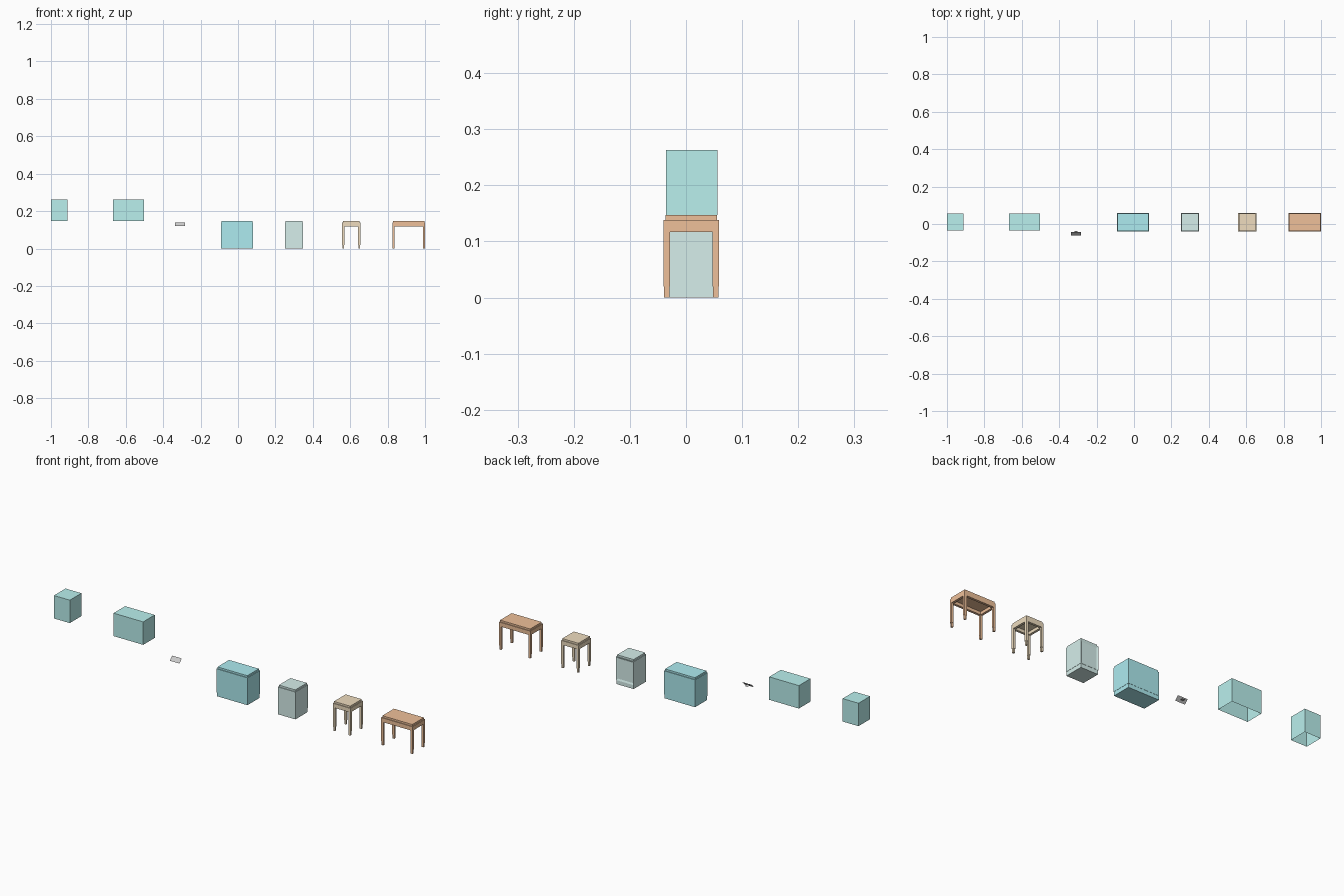
import bpy, bmesh
from mathutils import Vector

if "Cube" in bpy.data.objects:
    bpy.data.objects.remove(bpy.data.objects["Cube"])

Y0, Y1 = -0.04, 0.059        # shared depth of the furniture
APRON, RIM, TOP = 0.117, 0.138, 0.147
LEG, FOOT = 0.0115, 0.02


def material(name, rgb):
    m = bpy.data.materials.new(name)
    m.diffuse_color = (*rgb, 1)
    m.use_nodes = True
    m.node_tree.nodes["Principled BSDF"].inputs["Base Color"].default_value = m.diffuse_color
    return m


def add_box(bm, lo, hi):
    new = bmesh.ops.create_cube(bm, size=1)["verts"]
    lo, hi = Vector(lo), Vector(hi)
    for v in new:
        v.co = Vector([lo[i] + (v.co[i] + 0.5) * (hi[i] - lo[i]) for i in range(3)])
    return new


def finish(bm, name, mat=None):
    bmesh.ops.recalc_face_normals(bm, faces=bm.faces)
    me = bpy.data.meshes.new(name)
    bm.to_mesh(me)
    bm.free()
    ob = bpy.data.objects.new(name, me)
    bpy.context.collection.objects.link(ob)
    if mat:
        me.materials.append(mat)
    return ob


def boxes(name, parts, mat=None):
    bm = bmesh.new()
    for lo, hi in parts:
        add_box(bm, lo, hi)
    return finish(bm, name, mat)


def top_slab(name, x0, x1, mat, under):
    # raised slab, stepped in from the rim
    i = 0.0035
    boxes(name + "_top", [((x0 + i, Y0 + i, under), (x1 - i, Y1 - i, TOP))], mat)


def table(name, x0, x1, mat):
    g = 0.001
    legs, feet = [], []
    for a in (x0, x1 - LEG):
        for b in (Y0, Y1 - LEG):
            legs.append(((a, b, FOOT), (a + LEG, b + LEG, APRON)))
            feet.append(((a + g, b + g, 0), (a + LEG - g, b + LEG - g, FOOT)))
    boxes(name + "_legs", legs, mat)
    boxes(name + "_feet", feet, mat)
    # apron ring under the top
    boxes(name + "_apron", [
        ((x0, Y0, APRON), (x1, Y0 + LEG, RIM)),
        ((x0, Y1 - LEG, APRON), (x1, Y1, RIM)),
        ((x0, Y0 + LEG, APRON), (x0 + LEG, Y1 - LEG, RIM)),
        ((x1 - LEG, Y0 + LEG, APRON), (x1, Y1 - LEG, RIM))], mat)
    top_slab(name, x0, x1, mat, 0.132)


def cabinet(name, x0, x1, mat, recess):
    # solid body, with an optional recessed back panel
    bm = bmesh.new()
    add_box(bm, (x0, Y0, FOOT), (x1, Y1, RIM))
    if recess:
        bm.normal_update()
        back = [f for f in bm.faces if f.normal.y > 0.9]
        bmesh.ops.inset_region(bm, faces=back, thickness=LEG)
        bmesh.ops.translate(bm, verts=back[0].verts, vec=(0, -0.003, 0))
    finish(bm, name + "_body", mat)
    g = 0.001
    boxes(name + "_plinth", [((x0 + g, Y0 + g, 0), (x1 - g, Y1 - g, FOOT))], mat)
    top_slab(name, x0, x1, mat, RIM)


def open_tank(name, x0, x1, mat):
    # thin shell with an open underside
    bm = bmesh.new()
    add_box(bm, (x0, -0.036, 0.147), (x1, 0.056, 0.2625))
    bm.normal_update()
    bmesh.ops.delete(bm, geom=[f for f in bm.faces if f.normal.z < -0.9], context="FACES_ONLY")
    finish(bm, name, mat)


def strip(name, x0, x1, profile):
    # flat sheet swept along x from a y-z profile
    bm = bmesh.new()
    rows = [[bm.verts.new((x, y, z)) for x in (x0, x1)] for y, z in profile]
    for a, b in zip(rows, rows[1:]):
        bm.faces.new((a[0], a[1], b[1], b[0]))
    finish(bm, name)


glass = material("glass_teal", (0.49, 0.87, 0.85))
cyan = material("cyan", (0.42, 0.83, 0.87))
pale = material("pale_green", (0.67, 0.86, 0.83))
tan = material("tan_wood", (0.86, 0.72, 0.52))
orange = material("orange_wood", (0.86, 0.53, 0.32))

# upper tanks
open_tank("small_tank", -1.0, -0.912, glass)
open_tank("large_tank", -0.668, -0.503, glass)

# tilted label plate and its mounting tab
strip("label_plate", -0.337, -0.283, [(-0.061, 0.121), (-0.043, 0.140)])
strip("label_tab", -0.318, -0.302, [(-0.053, 0.1295), (-0.047, 0.128), (-0.037, 0.127)])

# lower stands
cabinet("large_cabinet", -0.092, 0.081, cyan, False)
cabinet("small_cabinet", 0.250, 0.348, pale, True)
table("small_table", 0.557, 0.654, tan)
table("large_table", 0.826, 1.0, orange)
